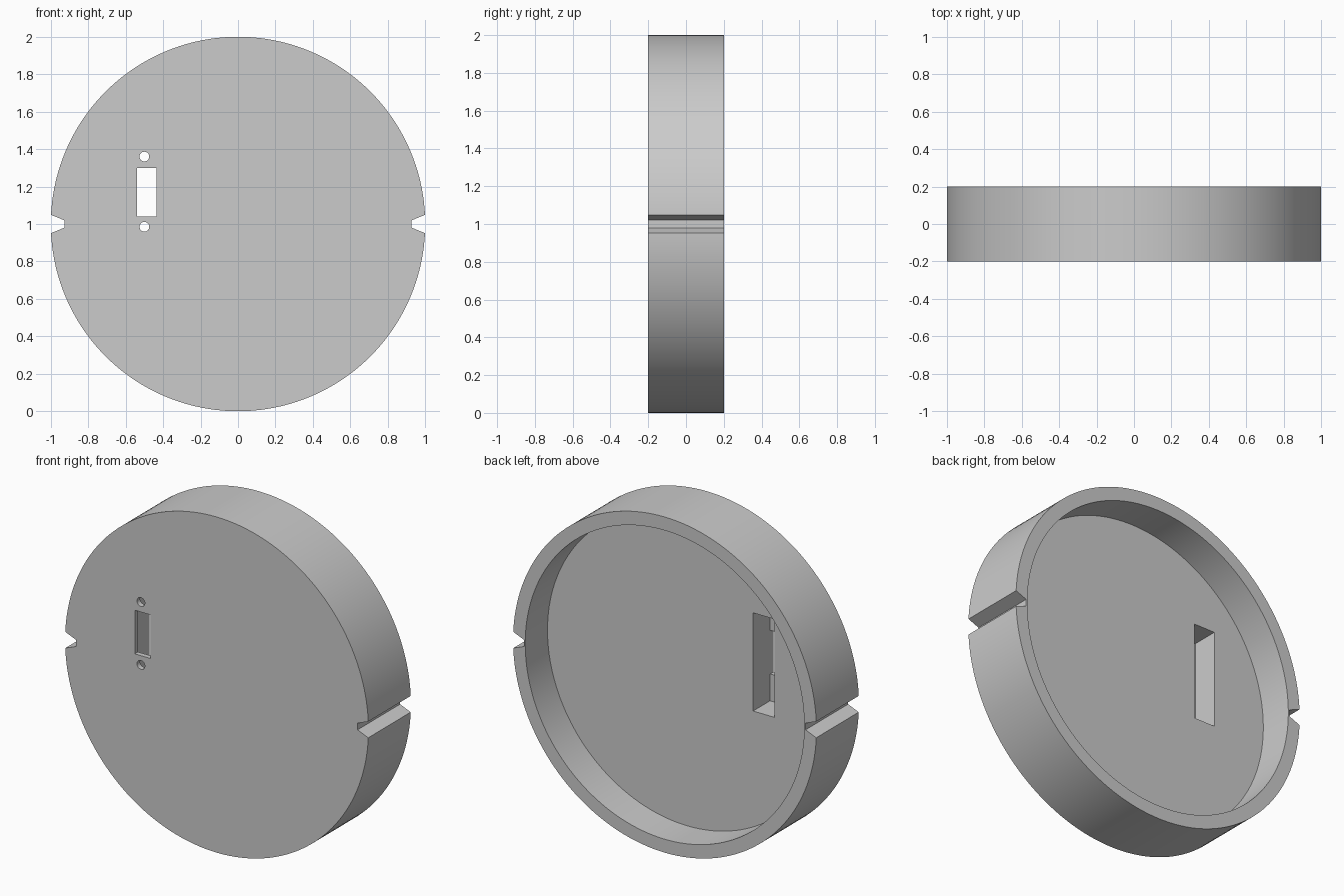
import bpy
import bmesh
from math import cos, sin, tau

cube = bpy.data.objects.get("Cube")
if cube:
    bpy.data.objects.remove(cube, do_unlink=True)


def prism(name, outline, y0, y1):
    """Extrude an (x, z) outline from y0 to y1."""
    bm = bmesh.new()
    base = bm.faces.new([bm.verts.new((x, y0, z)) for x, z in outline])
    grown = bmesh.ops.extrude_face_region(bm, geom=[base])["geom"]
    verts = [v for v in grown if isinstance(v, bmesh.types.BMVert)]
    bmesh.ops.translate(bm, verts=verts, vec=(0, y1 - y0, 0))
    bmesh.ops.recalc_face_normals(bm, faces=bm.faces)
    mesh = bpy.data.meshes.new(name)
    bm.to_mesh(mesh)
    bm.free()
    obj = bpy.data.objects.new(name, mesh)
    bpy.context.collection.objects.link(obj)
    return obj


def circle(x, z, r, n):
    return [(x + r * cos(tau * i / n), z + r * sin(tau * i / n)) for i in range(n)]


def box(x0, x1, z0, z1):
    return [(x0, z0), (x1, z0), (x1, z1), (x0, z1)]


# Solid round cover
cover = prism("round_cover", circle(0, 1, 1, 160), -0.2, 0.2)

# Back recess, connector pocket and window
cutters = [
    prism("recess_cutter", circle(0, 1, 0.92, 160), -0.01, 0.4),
    prism("pocket_cutter", box(-0.575, -0.435, 0.88, 1.465), -0.17, 0.1),
    prism("window_cutter", box(-0.54, -0.4355, 1.04, 1.3), -0.3, -0.1),
]

# Screw holes above and below the window
for z in (0.985, 1.36):
    cutters.append(prism("screw_hole_cutter", circle(-0.5, z, 0.026, 32), -0.3, -0.1))

# Tapered notches on both sides of the rim
for s in (-1, 1):
    notch = [(s * 0.928, 0.98), (s * 1.1, 0.911), (s * 1.1, 1.089), (s * 0.928, 1.02)]
    cutters.append(prism("notch_cutter", notch, -0.3, 0.3))

# Cut everything out of the cover
bpy.ops.object.select_all(action="DESELECT")
bpy.context.view_layer.objects.active = cover
cover.select_set(True)
for cutter in cutters:
    cutter.hide_render = True
    mod = cover.modifiers.new("cut", "BOOLEAN")
    mod.operation = "DIFFERENCE"
    mod.solver = "EXACT"
    mod.object = cutter
    bpy.ops.object.modifier_apply(modifier=mod.name)
    bpy.data.objects.remove(cutter, do_unlink=True)

# Plain grey material
grey = bpy.data.materials.new("light_grey")
colour = (0.6, 0.6, 0.6, 1)
grey.use_nodes = True
grey.diffuse_color = colour
shader = next(n for n in grey.node_tree.nodes if n.type == "BSDF_PRINCIPLED")
shader.inputs["Base Color"].default_value = colour
cover.data.materials.clear()
cover.data.materials.append(grey)

bpy.ops.object.shade_smooth_by_angle()
